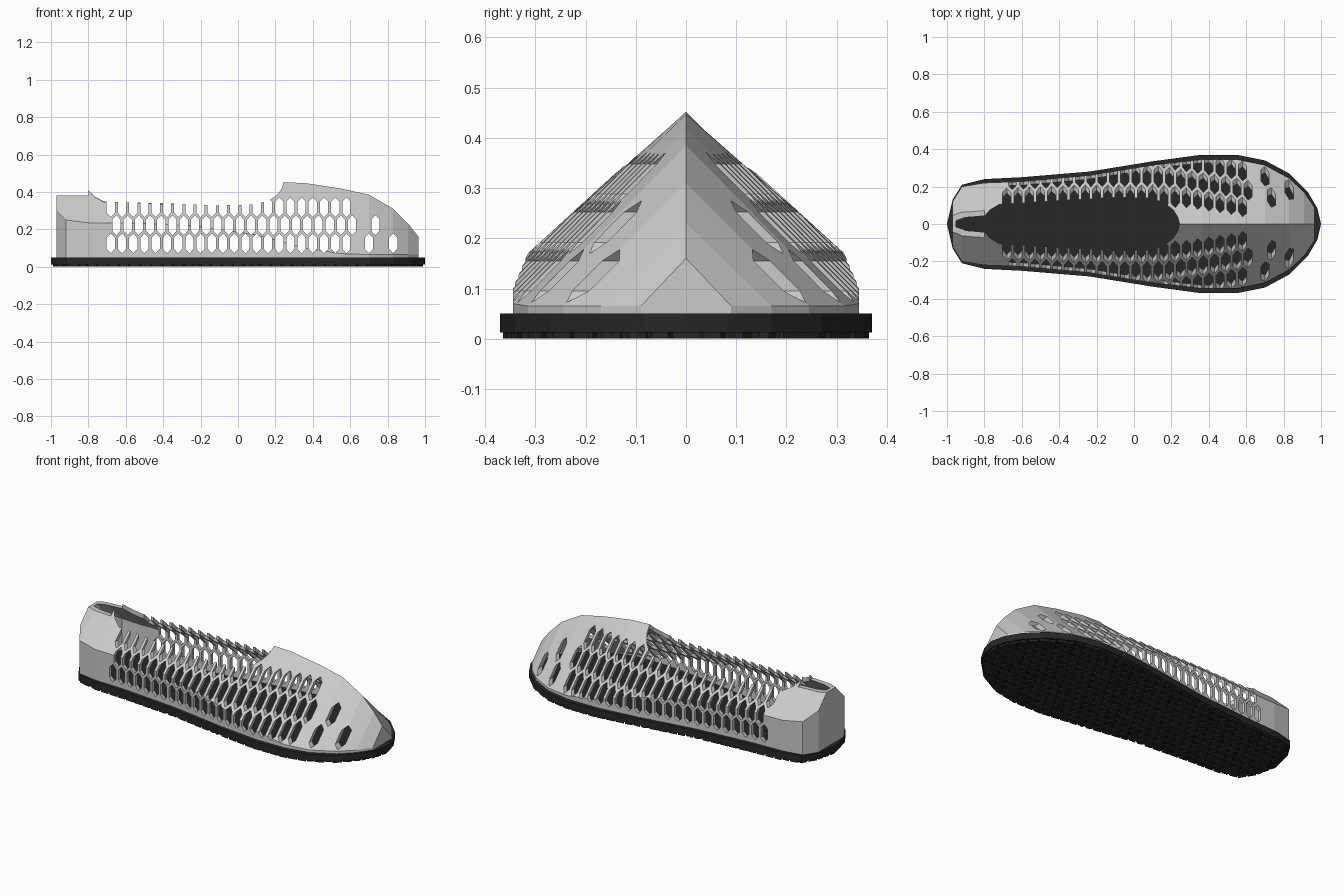
import bpy, bmesh, math

if "Cube" in bpy.data.objects:
    bpy.data.objects.remove(bpy.data.objects["Cube"])

def material(name, c):
    m = bpy.data.materials.new(name)
    m.diffuse_color = (c, c, c * 1.05, 1)
    m.use_nodes = True
    m.node_tree.nodes["Principled BSDF"].inputs["Base Color"].default_value = m.diffuse_color
    return m

dark = material("dark_rubber", 0.02)

def finish(name, bm, mat=None):
    bmesh.ops.recalc_face_normals(bm, faces=bm.faces)
    me = bpy.data.meshes.new(name)
    bm.to_mesh(me)
    bm.free()
    ob = bpy.data.objects.new(name, me)
    bpy.context.collection.objects.link(ob)
    if mat:
        me.materials.append(mat)
    return ob

def add_prism(bm, loop_a, loop_b):
    a = [bm.verts.new(p) for p in loop_a]
    b = [bm.verts.new(p) for p in loop_b]
    n = len(a)
    bm.faces.new(a)
    bm.faces.new(b[::-1])
    for i in range(n):
        j = (i + 1) % n
        bm.faces.new((a[i], b[i], b[j], a[j]))

def slab(name, outline, z0, z1, mat=None):
    bm = bmesh.new()
    add_prism(bm, [(x, y, z0) for x, y in outline], [(x, y, z1) for x, y in outline])
    return finish(name, bm, mat)

def mirrored(half):
    return half + [(x, -y) for x, y in reversed(half) if y > 0.001]

def boolean(ob, cutter, op='DIFFERENCE'):
    mod = ob.modifiers.new("cut", 'BOOLEAN')
    mod.operation = op
    mod.solver = 'EXACT'
    mod.object = cutter
    dg = bpy.context.evaluated_depsgraph_get()
    me = bpy.data.meshes.new_from_object(ob.evaluated_get(dg))
    ob.modifiers.clear()
    ob.data = me
    bpy.data.objects.remove(cutter)

# Sole
half = [(-1, 0), (-.97, .13), (-.92, .21), (-.8, .24), (-.6, .25), (-.24, .28), (.1, .335),
        (.36, .37), (.55, .37), (.7, .34), (.83, .27), (.93, .17), (.98, .085), (1, 0)]
outline = mirrored(half)
slab("sole", outline, .012, .05, dark)

# Tread lugs, trimmed to the sole outline
bm = bmesh.new()
for row in range(-8, 9):
    for col in range(-18, 19):
        cx, cy = col * .058 + (row % 2) * .029, row * .05
        ring = [(cx + .028 * math.sin(k * math.pi / 3), cy + .028 * math.cos(k * math.pi / 3))
                for k in range(6)]
        add_prism(bm, [(x, y, 0) for x, y in ring], [(x, y, .014) for x, y in ring])
tread = finish("tread", bm, dark)
trim = slab("tread_trim", [(x * .99, y * .985) for x, y in outline], -.05, .06)
boolean(tread, trim, 'INTERSECT')

# Upper: sections of (x, half width, knee height, ridge height)
sections = [(-.97, .12, .30, .425), (-.92, .20, .25, .44), (-.8, .22, .235, .45),
            (-.6, .227, .235, .45), (-.24, .26, .22, .455), (.1, .315, .17, .458),
            (.36, .345, .10, .447), (.55, .345, .07, .418), (.7, .315, .065, .385),
            (.83, .245, .065, .31), (.91, .17, .065, .23), (.965, .09, .065, .16)]

def loft(name, t, base):
    bm = bmesh.new()
    rings = []
    for x, w, k, r in sections:
        x, w, k, r = x * (1 - t), w - t, k - t * .4, r - t * 1.35
        rings.append([bm.verts.new((x, y, z)) for y, z in
                      ((-w, base), (-w, k), (0, r), (w, k), (w, base))])
    for a, b in zip(rings, rings[1:]):
        for i in range(5):
            j = (i + 1) % 5
            bm.faces.new((a[i], b[i], b[j], a[j]))
    bm.faces.new(rings[0])
    bm.faces.new(rings[-1][::-1])
    return finish(name, bm)

upper = loft("upper", 0, .045)
boolean(upper, loft("upper_hollow", .02, 0))

# Ankle opening and flat heel top
opening = [(-.8, .04), (-.77, .075), (-.72, .105), (-.6, .112), (-.4, .125), (-.1, .142),
           (.08, .138), (.16, .115), (.21, .075), (.235, .035), (.243, 0)]
boolean(upper, slab("ankle_cutter", mirrored(opening), .1, .7))
boolean(upper, slab("heel_cutter", [(-1.1, -.3), (-.8, -.3), (-.8, .3), (-1.1, .3)], .38, .7))

# Honeycomb vents through both sides
bm = bmesh.new()
rows = [(.125, -.68, [-.68 + .06 * i for i in range(22)] + [.70, .83]),
        (.222, -.65, [-.65 + .06 * i for i in range(22)] + [.735]),
        (.318, -.68, [-.68 + .06 * i for i in range(22)])]
for z, _, xs in rows:
    for x in xs:
        ring = [(-.022, -.03), (0, -.053), (.022, -.03), (.022, .03), (0, .053), (-.022, .03)]
        add_prism(bm, [(x + u, -.6, z + v) for u, v in ring],
                  [(x + u, .6, z + v) for u, v in ring])
boolean(upper, finish("vent_cutter", bm))
